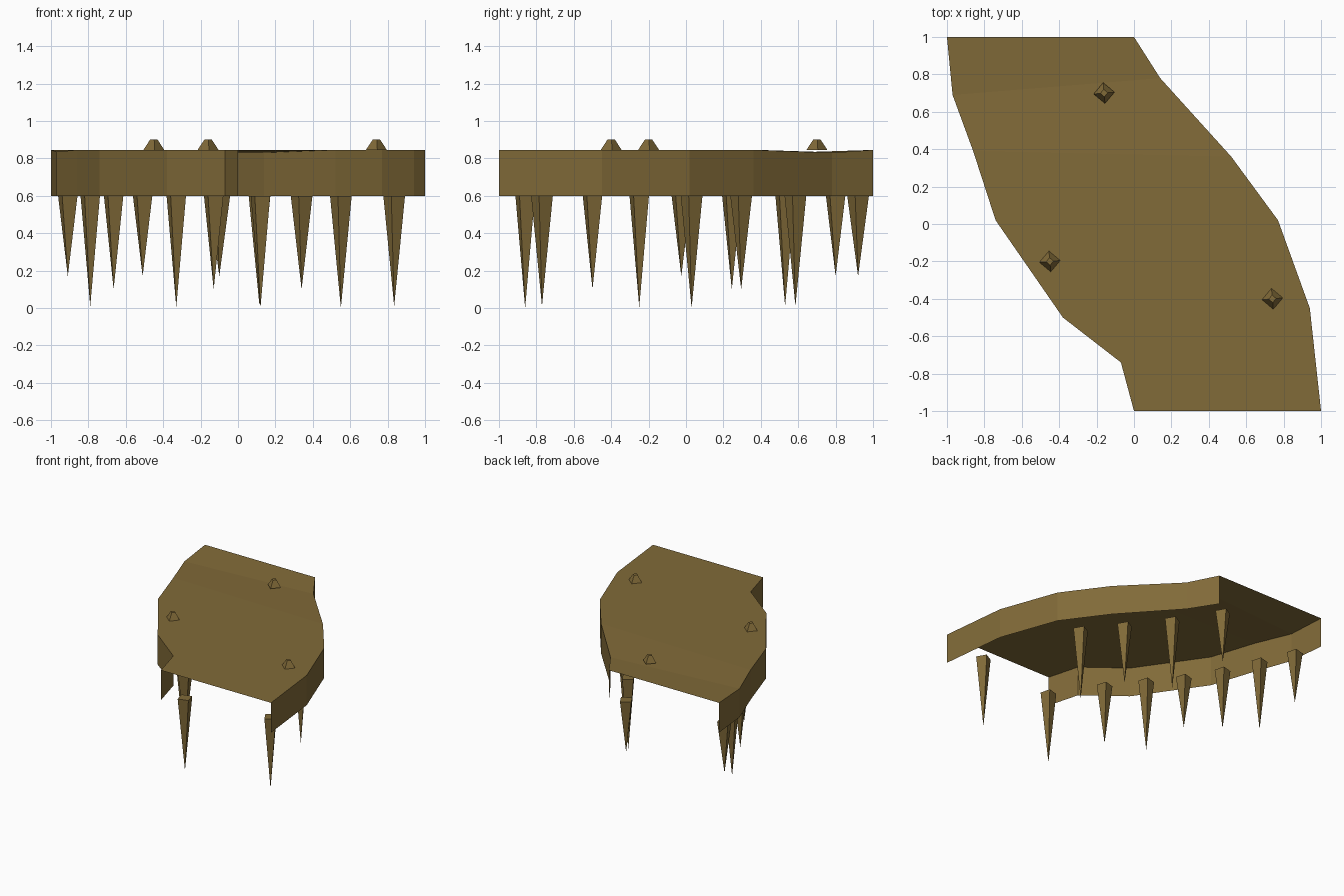
import bpy, bmesh, math
from mathutils import Matrix

if "Cube" in bpy.data.objects:
    bpy.data.objects.remove(bpy.data.objects["Cube"])

mat = bpy.data.materials.new("ochre")
mat.diffuse_color = (0.22, 0.145, 0.04, 1)
mat.use_nodes = True
mat.node_tree.nodes["Principled BSDF"].inputs["Base Color"].default_value = mat.diffuse_color

TOP, LOW = 0.845, 0.6


def finish(bm, name):
    mesh = bpy.data.meshes.new(name)
    bm.to_mesh(mesh)
    bm.free()
    mesh.materials.append(mat)
    obj = bpy.data.objects.new(name, mesh)
    bpy.context.collection.objects.link(obj)
    return obj


def cone(name, x, y, z0, z1, r0, r1, yaw):
    bm = bmesh.new()
    m = Matrix.Translation((x, y, (z0 + z1) / 2)) @ Matrix.Rotation(math.radians(yaw), 4, 'Z')
    bmesh.ops.create_cone(bm, cap_ends=True, segments=4, radius1=r0, radius2=r1,
                          depth=z1 - z0, matrix=m)
    finish(bm, name)


# Matching edge points of the deck, from back to front
left = [(-1, 1, TOP), (-0.97, 0.69, 0.835), (-0.86, 0.39, TOP), (-0.74, 0.02, TOP),
        (-0.38, -0.5, TOP), (-0.07, -0.74, TOP), (0, -1, TOP)]
right = [(0, 1, TOP), (0.14, 0.78, 0.83), (0.52, 0.36, TOP), (0.77, 0.02, TOP),
         (0.94, -0.45, TOP), (1, -1, TOP)]

# Deck: thin sheet made of cross strips
bm = bmesh.new()
lv = [bm.verts.new(p) for p in left]
rv = [bm.verts.new(p) for p in right]
for i in range(5):
    bm.faces.new((lv[i], lv[i + 1], rv[i + 1], rv[i]))
bm.faces.new((lv[5], lv[6], rv[5]))
finish(bm, "deck")


# Side skirts: open at both ends
def skirt(name, pts, flip):
    bm = bmesh.new()
    hi = [bm.verts.new(p) for p in pts]
    lo = [bm.verts.new((p[0], p[1], LOW)) for p in pts]
    for i in range(len(pts) - 1):
        f = bm.faces.new((hi[i], lo[i], lo[i + 1], hi[i + 1]))
        if flip:
            f.normal_flip()
    finish(bm, name)


skirt("left_skirt", left, False)
skirt("right_skirt", right, True)

# Spikes hanging in two rows: x, y, tip height
left_spikes = [(-0.91, 0.8, 0.17), (-0.79, 0.53, 0.01), (-0.665, 0.245, 0.1),
               (-0.51, -0.025, 0.17), (-0.33, -0.25, 0.005), (-0.13, -0.5, 0.1),
               (0.12, -0.86, 0)]
right_spikes = [(-0.10, 0.92, 0.17), (0.115, 0.585, 0.01), (0.34, 0.295, 0.1),
                (0.55, 0.03, 0), (0.835, -0.77, 0.01)]
for side, row, yaw in (("left", left_spikes, 60), ("right", right_spikes, 75)):
    for i, (x, y, tip) in enumerate(row):
        cone(f"{side}_spike_{i + 1}", x, y, tip, LOW, 0, 0.06, yaw)

# Studs on the deck
for i, (x, y) in enumerate([(-0.16, 0.7), (-0.45, -0.2), (0.74, -0.4)]):
    cone(f"stud_{i + 1}", x, y, TOP, 0.9, 0.056, 0.02, 5)
